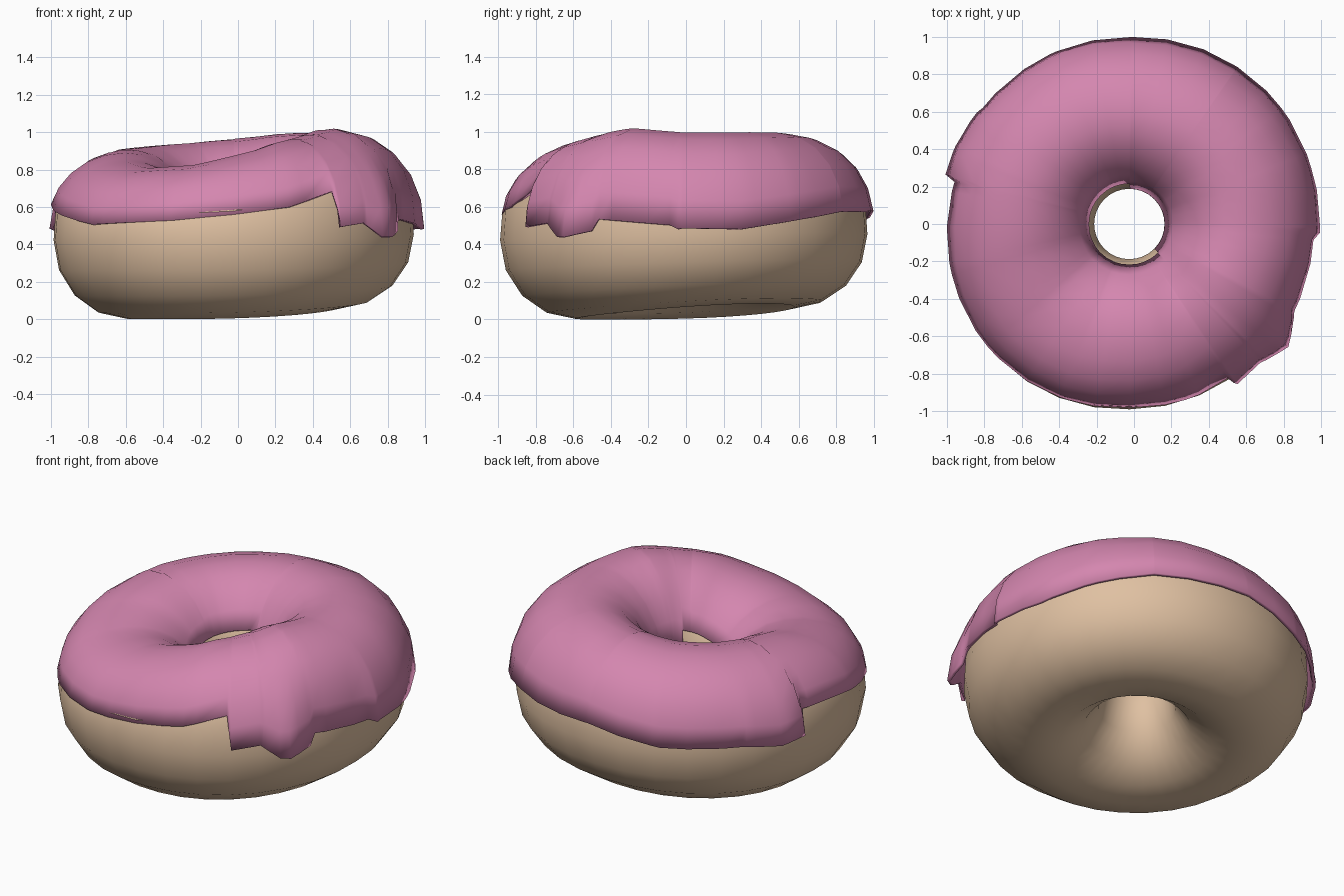
import bpy, bmesh
from math import sin, cos, asin, radians, pi
from mathutils import Vector

if "Cube" in bpy.data.objects:
    bpy.data.objects.remove(bpy.data.objects["Cube"])

# crest height of the icing around the ring (degrees, z)
TOP = [(0, 1.0), (30, 1.0), (60, 0.995), (90, 0.965), (120, 0.94), (150, 0.92), (180, 0.89),
       (205, 0.84), (225, 0.81), (250, 0.825), (270, 0.875), (300, 0.96), (332, 1.02), (360, 1.0)]
# lower icing edge: degrees, z, outward flare
EDGE = [(0, 0.485, 0.02), (18, 0.48, 0.005), (38, 0.53, 0), (56, 0.57, 0), (90, 0.57, 0),
        (115, 0.5, 0), (141, 0.49, 0), (143, 0.49, 0.01), (155, 0.46, 0.02), (164, 0.48, 0.02),
        (165.5, 0.61, -0.015), (180, 0.6, 0), (195, 0.56, -0.015), (220, 0.5, -0.03),
        (250, 0.52, -0.035), (270, 0.55, -0.035), (288, 0.59, -0.025),
        (303, 0.67, -0.01), (304.5, 0.49, 0.01), (314, 0.51, 0), (320, 0.44, 0.04), (323, 0.44, 0.06),
        (331, 0.47, 0.0), (333, 0.53, -0.015), (356, 0.5, -0.015), (358.5, 0.48, 0.02), (360, 0.485, 0.02)]
THICK = 0.033


def lookup(table, deg, col=1, smooth=False):
    for a, b in zip(table, table[1:]):
        if a[0] <= deg <= b[0]:
            t = (deg - a[0]) / (b[0] - a[0])
            if smooth:
                t = 0.5 * t + 0.5 * t * t * (3 - 2 * t)
            return a[col] + (b[col] - a[col]) * t


def section(deg):
    """Middle, half width, direction, mid height, top and bottom of the dough."""
    a = radians(deg)
    d = Vector((cos(a), sin(a), 0))
    radius = 0.963 + 0.022 * max(0, sin(a)) + 0.01 * max(0, -sin(a)) + 0.02 * max(0, sin(2 * a))
    outer = Vector((-0.023, -0.018, 0)) + d * radius
    inner = Vector((-0.025, 0, 0)) + d * 0.188
    bottom = 0.085 * (0.5 + 0.5 * cos(a - radians(45))) ** 1.5
    top = lookup(TOP, deg, smooth=True) - THICK
    return (outer + inner) / 2, (outer - inner) / 2, d, 0.42 + bottom / 2, top, bottom


def surface(deg, phi, offset=0.0, flare=0.0):
    mid, half, d, zc, top, bottom = section(deg)
    s, c = sin(phi), cos(phi)
    # upper outer shoulder is a little fuller than a plain ellipse
    bulge = 0.05 * max(0, s) * max(0, c)
    p = mid + half * c + d * (offset * c * (1 if c > 0 else 0.4) + flare + bulge)
    p.z = zc + (top - zc if s > 0 else zc - bottom) * s + offset * s
    return p


def loft(name, rings, closed_section, color):
    bm = bmesh.new()
    vs = [[bm.verts.new(p) for p in ring] for ring in rings]
    n = len(vs[0])
    for i, ring in enumerate(vs):
        nxt = vs[(i + 1) % len(vs)]
        for j in range(n if closed_section else n - 1):
            k = (j + 1) % n
            bm.faces.new((ring[j], nxt[j], nxt[k], ring[k]))
    me = bpy.data.meshes.new(name)
    bm.to_mesh(me)
    bm.free()
    ob = bpy.data.objects.new(name, me)
    bpy.context.collection.objects.link(ob)
    mat = bpy.data.materials.new(name)
    mat.diffuse_color = color
    mat.use_nodes = True
    mat.node_tree.nodes["Principled BSDF"].inputs["Base Color"].default_value = mat.diffuse_color
    me.materials.append(mat)
    bpy.context.view_layer.objects.active = ob
    ob.select_set(True)
    bpy.ops.object.shade_smooth_by_angle(angle=radians(40))
    ob.select_set(False)
    return ob


# dough ring
loft("dough", [[surface(i * 360 / 32, j * pi / 8) for j in range(16)] for i in range(32)],
     True, (0.74, 0.53, 0.36, 1))

# icing shell with a stepped, dripping edge; it reaches deeper into the hole at the right
angles = sorted({i * 360 / 32 for i in range(32)} | {e[0] for e in EDGE if e[0] < 360} | {89, 316})
rings = []
for deg in angles:
    _, _, _, zc, top, _ = section(deg)
    low = asin(max(-0.9, min(0.9, (lookup(EDGE, deg) - zc) / (top - zc))))
    flare = lookup(EDGE, deg, 2)
    high = radians(154 if 89.5 < deg < 315.5 else 165)
    rings.append([surface(deg, low + (high - low) * j / 10, THICK, flare * max(0, 1 - j / 3))
                  for j in range(11)])
icing = loft("icing", rings, False, (0.66, 0.24, 0.43, 1))
shell = icing.modifiers.new("thickness", 'SOLIDIFY')
shell.thickness = THICK * 0.6
shell.offset = -1
